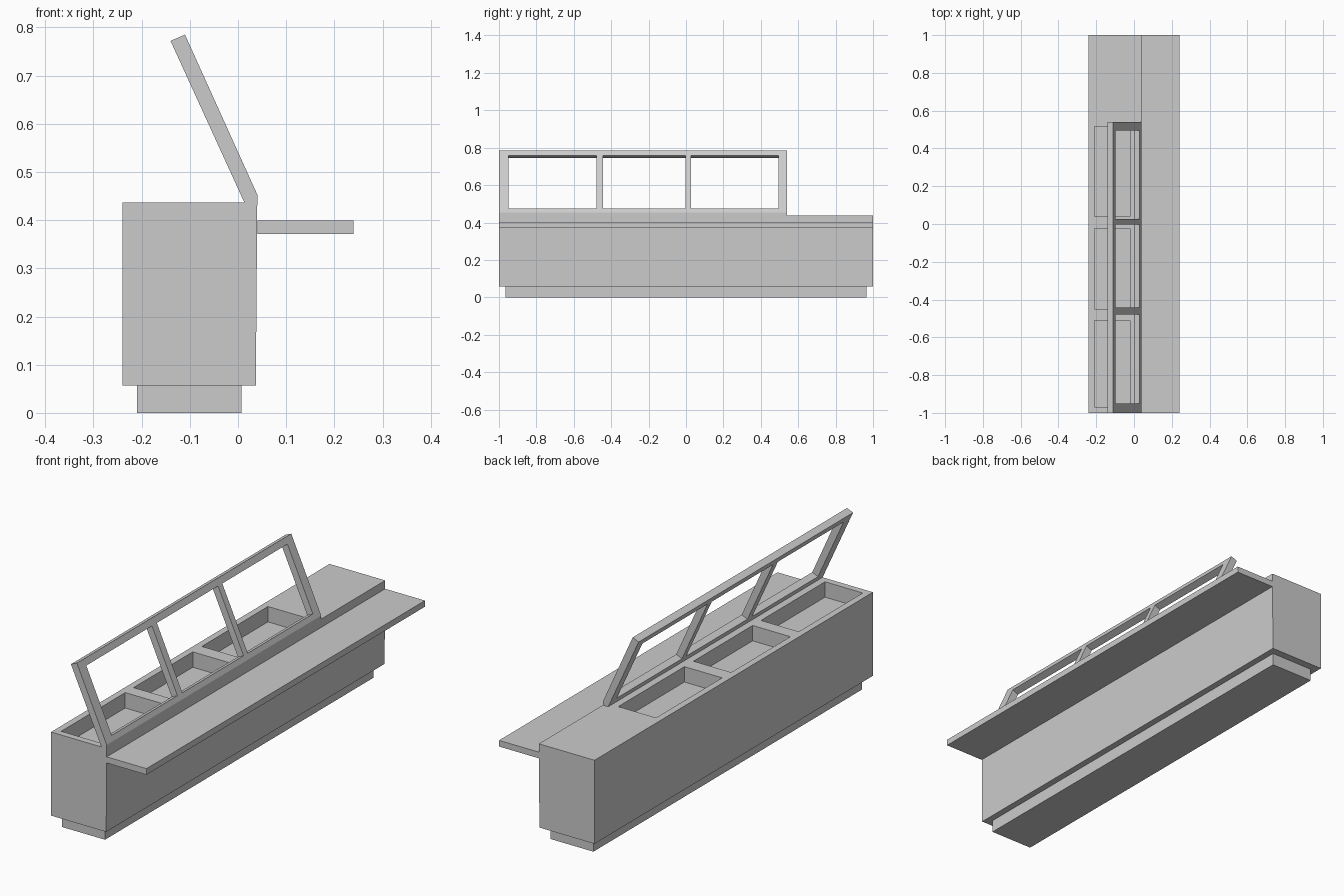
import bpy, bmesh
from mathutils import Vector

if "Cube" in bpy.data.objects:
    bpy.data.objects.remove(bpy.data.objects["Cube"])


def prism(name, profile, y0, y1):
    """Extrude an (x, z) profile along y."""
    bm = bmesh.new()
    face = bm.faces.new([bm.verts.new((x, y0, z)) for x, z in profile])
    ext = bmesh.ops.extrude_face_region(bm, geom=[face])
    verts = [g for g in ext["geom"] if isinstance(g, bmesh.types.BMVert)]
    bmesh.ops.translate(bm, verts=verts, vec=(0, y1 - y0, 0))
    bmesh.ops.recalc_face_normals(bm, faces=bm.faces)
    mesh = bpy.data.meshes.new(name)
    bm.to_mesh(mesh)
    bm.free()
    obj = bpy.data.objects.new(name, mesh)
    bpy.context.collection.objects.link(obj)
    return obj


def rect(x0, x1, z0, z1):
    return [(x0, z0), (x1, z0), (x1, z1), (x0, z1)]


def cut(target, profile, spans):
    """Cut the same profile out of the target at several y spans."""
    for y0, y1 in spans:
        cutter = prism("cutter", profile, y0, y1)
        cutter.hide_render = True
        mod = target.modifiers.new("cut", 'BOOLEAN')
        mod.operation = 'DIFFERENCE'
        mod.solver = 'EXACT'
        mod.object = cutter
        bpy.context.view_layer.objects.active = target
        bpy.ops.object.modifier_apply(modifier=mod.name)
        bpy.data.objects.remove(cutter)


TOP = 0.437

# Recessed plinth
prism("plinth", rect(-0.21, 0.007, 0, 0.057), -0.965, 0.965)

# Cabinet with three serving wells
cabinet = prism("cabinet", [(-0.24, 0.057), (0.037, 0.057), (0.04, TOP), (-0.24, TOP)], -1, 1)
cut(cabinet, rect(-0.21, -0.02, TOP - 0.07, 0.5),
    [(-0.97, -0.51), (-0.45, -0.025), (0.04, 0.515)])

# Customer-side tray shelf
prism("tray_shelf", rect(0.04, 0.24, 0.371, 0.399), -1, 1)

# Leaning guard frame with three openings
low, high = Vector((0.04, 0.453)), Vector((-0.11, 0.785))
guard = prism("guard_frame",
              [(0.013, TOP), (0.04, TOP), tuple(low), tuple(high), (-0.14, 0.772)], -1, 0.54)
slant = (high - low).normalized()
normal = Vector((slant.y, -slant.x))
a = low + slant * ((0.475 - low.y) / slant.y)
b = low + slant * ((0.758 - low.y) / slant.y)
opening = [tuple(a + normal * 0.05), tuple(b + normal * 0.05),
           tuple(b - normal * 0.08), tuple(a - normal * 0.08)]
cut(guard, opening, [(-0.95, -0.478), (-0.443, -0.003), (0.027, 0.495)])
